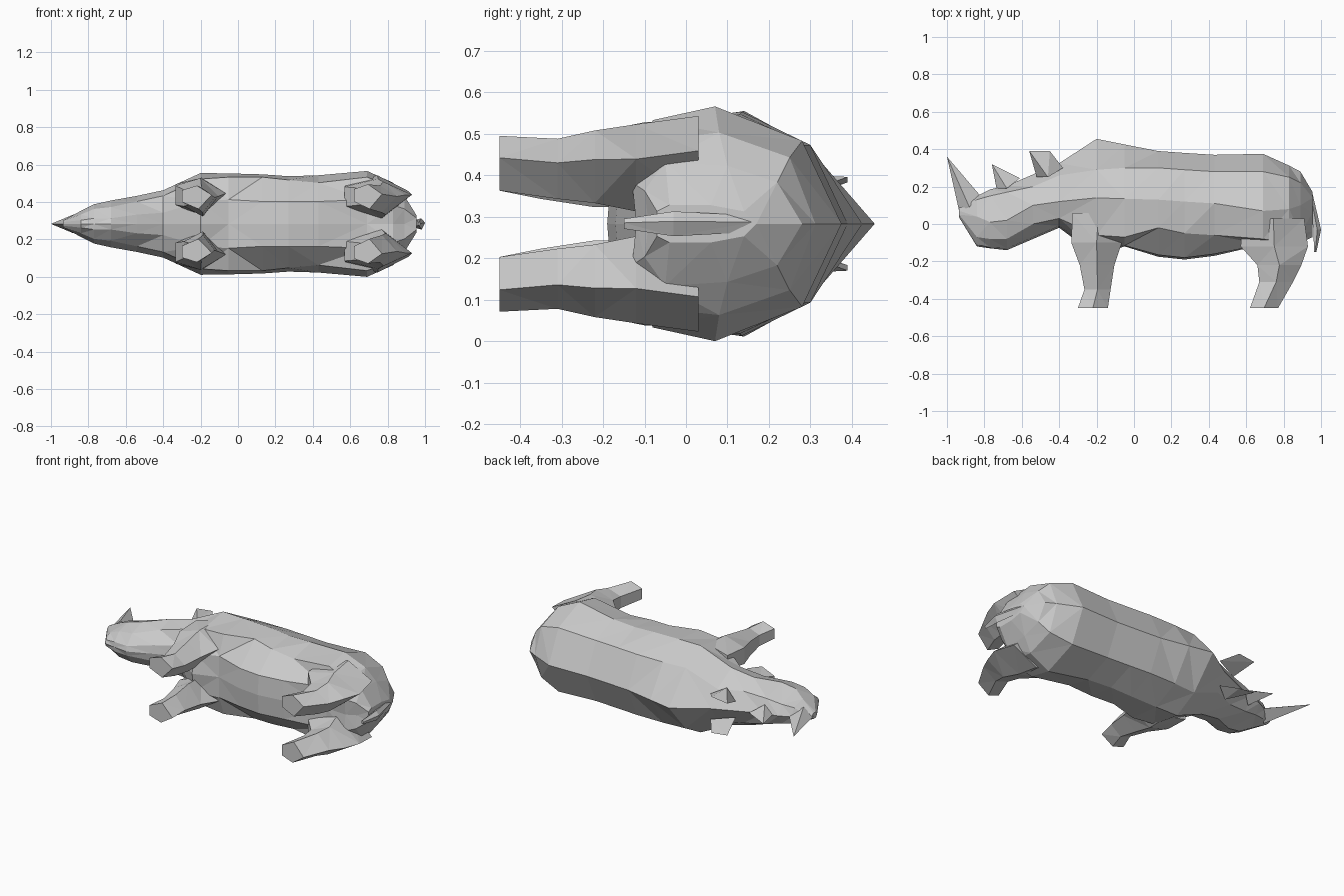
import bpy, bmesh

MID = 0.283  # height of the animal's symmetry plane (it lies on its side)


def finish(name, bm, mirror=True):
    bmesh.ops.triangulate(bm, faces=bm.faces[:])
    bmesh.ops.recalc_face_normals(bm, faces=bm.faces[:])
    me = bpy.data.meshes.new(name)
    bm.to_mesh(me)
    bm.free()
    ob = bpy.data.objects.new(name, me)
    ob.location.z = MID
    bpy.context.collection.objects.link(ob)
    if mirror:
        m = ob.modifiers.new("Mirror", 'MIRROR')
        m.use_axis = (False, False, True)
        m.merge_threshold = 0.0005
    return ob


def loft(name, rings, closed, caps, mirror=True):
    bm = bmesh.new()
    vs = [[bm.verts.new(p) for p in r] for r in rings]
    n = len(vs[0])
    for a, b in zip(vs, vs[1:]):
        for i in range(n if closed else n - 1):
            j = (i + 1) % n
            bm.faces.new((a[i], a[j], b[j], b[i]))
    for k in caps:
        bm.faces.new(vs[k])
    return finish(name, bm, mirror)


def trunk(name, stations, caps):
    # half cross-sections: x, top, then (y, half width) pairs, then bottom
    rings = []
    for x, top, *mid, bot in stations:
        pairs = list(zip(mid[::2], mid[1::2]))
        rings.append([(x, top, 0)] + [(x, y, w) for y, w in pairs] + [(x, bot, 0)])
    loft(name, rings, False, caps)


def limb(name, sections, mirror=True):
    # five-sided sections: y, x range, z range
    outline = [(0, .3), (0, .8), (.5, 1), (1, .6), (.55, 0)]
    rings = [[(x0 + (x1 - x0) * u, y, z0 + (z1 - z0) * v) for u, v in outline]
             for y, x0, x1, z0, z1 in sections]
    loft(name, rings, True, (0, -1), mirror)


def hull(name, pts, mirror):
    bm = bmesh.new()
    for p in pts:
        bm.verts.new(p)
    bmesh.ops.convex_hull(bm, input=bm.verts[:])
    finish(name, bm, mirror)


neck = (-.40, .325, .26, .10, .12, .18, .03, .15, -.01, .06, -.02)

# head, from snout to neck
trunk("head", [
    (-.935, .09, .08, .012, .07, .018, .05, .018, .04, .01, .035),
    (-.84, .15, .13, .05, .04, .07, -.07, .05, -.11, .02, -.12),
    (-.77, .185, .15, .06, .01, .105, -.08, .08, -.125, .03, -.13),
    (-.68, .205, .17, .08, .02, .125, -.08, .09, -.13, .03, -.14),
    (-.54, .265, .20, .10, .10, .15, 0, .12, -.07, .05, -.08),
    neck], (0,))

# body, from neck to rump
trunk("body", [
    neck,
    (-.20, .455, .29, .19, .14, .272, -.06, .24, -.15, .12, -.17),
    (-.05, .425, .30, .19, .135, .27, -.07, .25, -.115, .13, -.12),
    (.13, .39, .30, .19, .13, .265, -.02, .25, -.165, .12, -.175),
    (.27, .38, .29, .19, .12, .255, -.05, .235, -.18, .12, -.19),
    (.43, .37, .28, .19, .11, .26, -.06, .22, -.16, .12, -.17),
    (.69, .375, .28, .20, .07, .283, -.08, .25, -.11, .13, -.11),
    (.83, .312, .25, .16, .08, .22, -.10, .20, -.13, .10, -.12),
    (.89, .28, .22, .10, .10, .14, -.05, .15, -.10, .08, -.09),
    (.955, .17, .14, .03, .06, .045, -.04, .045, -.07, .03, -.07)], (-1,))

# legs
limb("front_legs", [
    (-.45, -.30, -.14, .08, .205), (-.35, -.265, -.125, .06, .195),
    (-.22, -.29, -.105, .04, .22), (-.10, -.335, -.065, .04, .245),
    (.06, -.33, -.05, .07, .25)])
limb("rear_legs", [
    (-.45, .62, .77, .08, .212), (-.31, .67, .85, .06, .205),
    (-.22, .66, .895, .05, .225), (-.12, .57, .93, .03, .24),
    (.03, .58, .91, .05, .26)])

# tail
limb("tail", [
    (.16, .93, .955, -.02, .02), (-.03, .96, 1.0, -.03, .03),
    (-.15, .962, .975, -.012, .012)], False)

# horns
hull("front_horn", [(-1, .36, 0), (-.935, .07, 0), (-.88, .09, .05), (-.88, .09, -.05),
                    (-.825, .155, 0)], False)
hull("rear_horn", [(-.76, .32, 0), (-.735, .19, 0), (-.68, .19, .05), (-.68, .19, -.05),
                   (-.61, .245, 0)], False)

# ears
hull("ears", [(-.56, .39, .10), (-.45, .39, .113), (-.52, .25, .05), (-.38, .30, .08),
              (-.46, .25, .12)], True)
